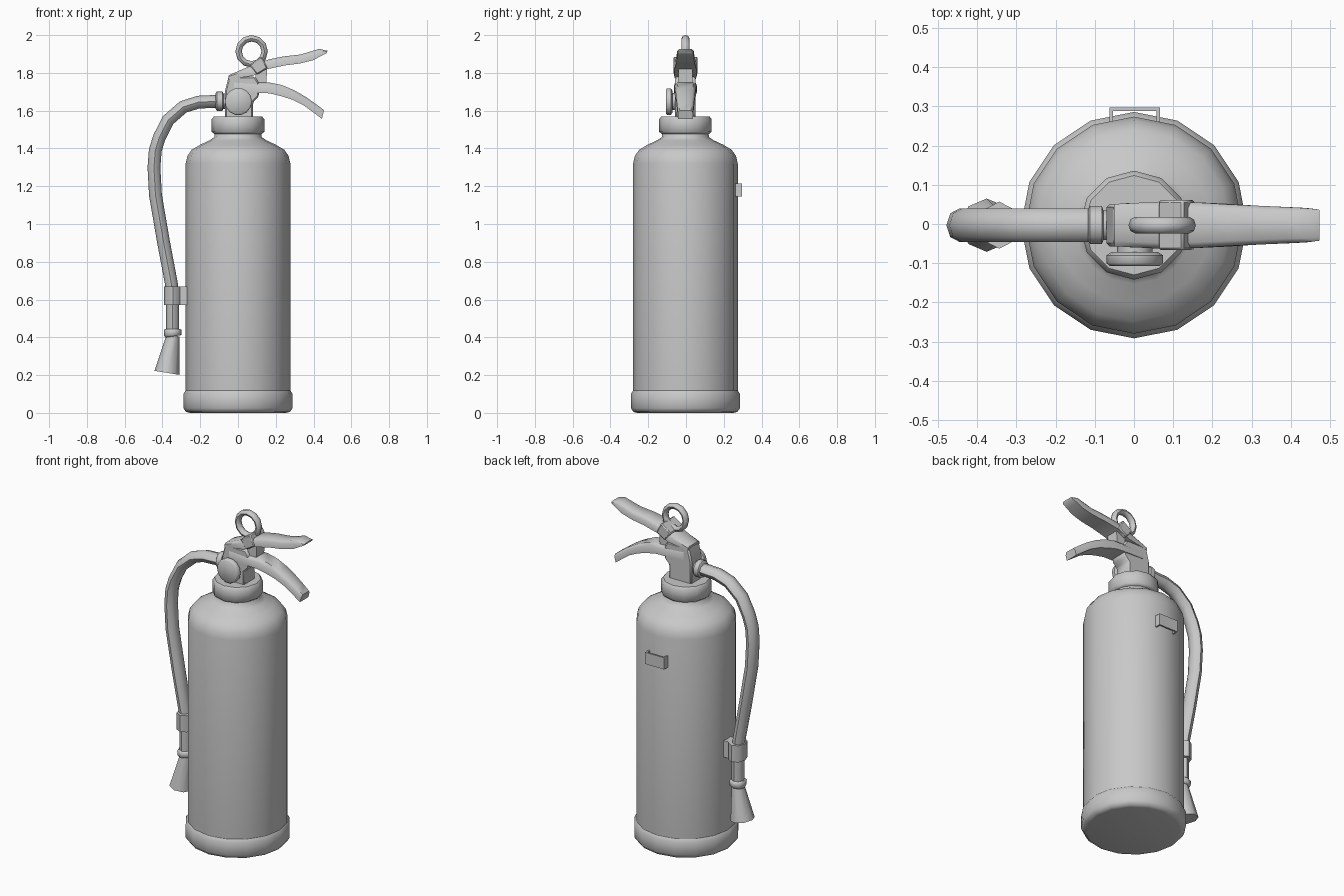
import bpy, bmesh, math
from mathutils import Vector, Matrix

if "Cube" in bpy.data.objects:
    bpy.data.objects.remove(bpy.data.objects["Cube"])

CY = -0.003  # depth of the main axis
grey = bpy.data.materials.new("light grey")
grey.diffuse_color = (0.58, 0.58, 0.58, 1)
grey.use_nodes = True
grey.node_tree.nodes["Principled BSDF"].inputs["Base Color"].default_value = grey.diffuse_color


def finish(name, bm):
    bmesh.ops.recalc_face_normals(bm, faces=bm.faces)
    me = bpy.data.meshes.new(name)
    bm.to_mesh(me)
    bm.free()
    ob = bpy.data.objects.new(name, me)
    bpy.context.collection.objects.link(ob)
    me.materials.append(grey)
    return ob


def loft(name, rings, cap=True, closed=False):
    """Skin a list of equal-length point rings."""
    bm = bmesh.new()
    vs = [[bm.verts.new(p) for p in r] for r in rings]
    n = len(vs[0])
    pairs = list(zip(vs, vs[1:])) + ([(vs[-1], vs[0])] if closed else [])
    for a, b in pairs:
        for i in range(n):
            j = (i + 1) % n
            bm.faces.new((a[i], a[j], b[j], b[i]))
    if cap and not closed:
        bm.faces.new(vs[0])
        bm.faces.new(vs[-1])
    return finish(name, bm)


def lathe(name, profile, sides, center=(0, CY, 0), rot=None):
    """Spin (radius, height) pairs about a local z axis."""
    m = Matrix.Translation(center) @ (rot or Matrix())
    t = [math.tau * i / sides for i in range(sides)]
    return loft(name, [[m @ Vector((r * math.cos(a), r * math.sin(a), z)) for a in t]
                       for r, z in profile])


def tube(name, path, radii, sides=8):
    """Sweep an oval along an (x, z) path; radii are (in-plane, depth)."""
    rings = []
    for i, (x, z) in enumerate(path):
        a, b = path[max(i - 1, 0)], path[min(i + 1, len(path) - 1)]
        d = Vector((b[0] - a[0], 0, b[1] - a[1])).normalized()
        side = Vector((d.z, 0, -d.x))
        ri, rd = radii[i]
        rings.append([Vector((x, CY, z)) + side * ri * math.cos(math.tau * k / sides)
                      + Vector((0, rd * math.sin(math.tau * k / sides), 0))
                      for k in range(sides)])
    return loft(name, rings)


def lever(name, stations):
    """Bar from (x_top, z_top, x_bottom, z_bottom, half_width), rounded along its top."""
    rings = []
    for xt, zt, xb, zb, w in stations:
        xm, zm = xt + (xb - xt) * .3, zt + (zb - zt) * .3
        rings.append([(xb, CY - w, zb), (xb, CY + w, zb), (xm, CY + w, zm),
                      (xt, CY + w * .75, zt), (xt, CY - w * .75, zt), (xm, CY - w, zm)])
    return loft(name, rings)


def slab(name, outline, half, y=CY, bevel=0):
    """Extrude an (x, z) outline through the depth."""
    ob = loft(name, [[(x, y + s * half, z) for x, z in outline] for s in (-1, 1)])
    if bevel:
        mod = ob.modifiers.new("Bevel", 'BEVEL')
        mod.width, mod.segments = bevel, 1
    return ob


# Tank: base band, body and shoulder
lathe("base_band", [(.255, 0), (.275, .005), (.289, .025), (.289, .1), (.277, .118)], 16)
lathe("tank", [(.27, .02), (.277, .1), (.277, 1.32), (.268, 1.36), (.245, 1.393), (.2, 1.42),
               (.15, 1.443), (.125, 1.46), (.12, 1.5)], 16)
lathe("neck_collar", [(.125, 1.476), (.139, 1.488), (.139, 1.555), (.127, 1.57)], 12)

# Valve block, gauge and hose fitting
slab("valve_body", [(-.07, 1.56), (.08, 1.56), (.08, 1.645), (.11, 1.675), (.11, 1.75),
                    (.09, 1.78), (-.05, 1.78), (-.07, 1.70)], .054, bevel=.008)
front = Matrix.Rotation(math.pi / 2, 4, 'X')
lathe("gauge_stem", [(.045, .04), (.045, .08)], 12, (.002, 0, 1.648), front)
lathe("gauge", [(.06, .072), (.072, .08), (.072, .1), (.064, .107)], 14, (.002, 0, 1.648), front)
left = Matrix.Rotation(-math.pi / 2, 4, 'Y')
lathe("hose_fitting", [(.04, .06), (.04, .078), (.051, .082), (.051, .112), (.042, .118)], 10,
      (0, CY, 1.65), left)

# Hose, nozzle and clip
path = [(-.1, 1.65), (-.21, 1.645), (-.29, 1.62), (-.37, 1.55), (-.416, 1.46), (-.438, 1.39),
        (-.445, 1.3), (-.437, 1.153), (-.395, .909), (-.352, .68), (-.346, .58), (-.346, .42)]
tube("hose", path, [(.034, .043)] * 9 + [(.034, .04)] * 3)
tube("nozzle_ring", [(-.346, .445), (-.346, .438), (-.345, .412), (-.344, .405)],
     [(.04, .042), (.047, .05), (.047, .05), (.04, .042)])
tube("nozzle", [(-.344, .41), (-.376, .212)], [(.034, .036), (.067, .068)])
tube("hose_clip", [(-.344, .67), (-.344, .57)], [(.048, .06)] * 2)
slab("clip_arm", [(-.32, .57), (-.262, .57), (-.262, .67), (-.32, .67)], .032)

# Upper squeeze lever
lever("upper_lever", [(-.05, 1.787, -.05, 1.765, .054), (.06, 1.835, .08, 1.785, .06),
                      (.165, 1.872, .155, 1.82, .058), (.24, 1.887, .25, 1.84, .053),
                      (.33, 1.897, .33, 1.85, .049), (.39, 1.915, .40, 1.868, .046),
                      (.43, 1.927, .44, 1.89, .044), (.474, 1.917, .470, 1.905, .04)])
# Lower carry handle
lever("carry_handle", [(-.02, 1.765, -.02, 1.70, .056), (.1, 1.748, .09, 1.695, .06),
                       (.17, 1.748, .165, 1.692, .058), (.235, 1.735, .225, 1.678, .055),
                       (.30, 1.707, .285, 1.659, .051), (.36, 1.672, .345, 1.63, .047),
                       (.415, 1.633, .40, 1.59, .043), (.456, 1.602, .444, 1.557, .04)])

# Safety pin: post, strap over the lever, pull ring
slab("pin_post", [(.095, 1.74), (.15, 1.74), (.155, 1.84), (.09, 1.84)], .038)
slab("pin_strap", [(.06, 1.842), (.125, 1.888), (.157, 1.825), (.10, 1.79)], .064, bevel=.006)
ring = []
for i in range(12):
    a = math.tau * i / 12
    ring.append([(.072 + (.069 + .017 * math.cos(b)) * math.sin(a), CY + .021 * math.sin(b),
                  1.914 + (.069 + .017 * math.cos(b)) * math.cos(a))
                 for b in (math.tau * k / 8 for k in range(8))])
loft("pull_ring", ring, closed=True)

# Wall hook: thin strap bent into a U on the back
hook = [(-.062, .24), (-.062, .297), (.066, .297), (.066, .24),
        (.057, .24), (.057, .288), (-.053, .288), (-.053, .24)]
loft("wall_hook", [[(x, y, z) for x, y in hook] for z in (1.145, 1.215)])

# Smooth rounded surfaces, keep hard edges
bpy.ops.object.select_all(action='SELECT')
bpy.context.view_layer.objects.active = bpy.data.objects["tank"]
bpy.ops.object.shade_smooth_by_angle(angle=math.radians(50))
